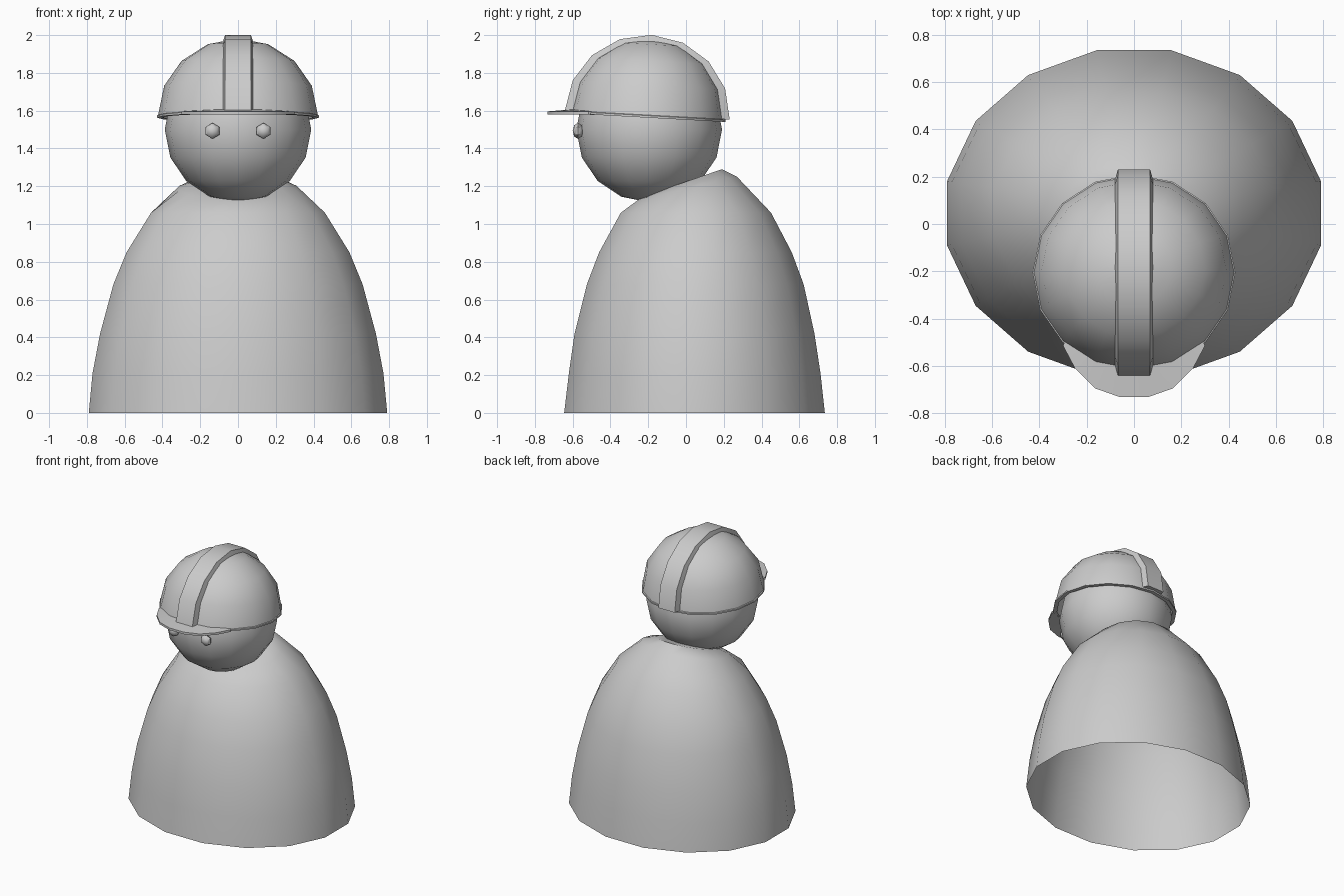
import bpy, bmesh
from math import sin, cos, pi, radians
from mathutils import Matrix

if "Cube" in bpy.data.objects:
    bpy.data.objects.remove(bpy.data.objects["Cube"])

SIDES = 16


def finish(name, bm, angle, matrix=Matrix()):
    bmesh.ops.recalc_face_normals(bm, faces=bm.faces)
    mesh = bpy.data.meshes.new(name)
    bm.to_mesh(mesh)
    bm.free()
    obj = bpy.data.objects.new(name, mesh)
    bpy.context.collection.objects.link(obj)
    obj.matrix_world = matrix
    bpy.ops.object.select_all(action='DESELECT')
    obj.select_set(True)
    bpy.context.view_layer.objects.active = obj
    bpy.ops.object.shade_smooth_by_angle(angle=radians(angle))
    return obj


def loft(name, loops, cap_start=False, cap_end=False, angle=30, matrix=Matrix()):
    """Skin a series of closed loops with equal point counts."""
    bm = bmesh.new()
    rows = [[bm.verts.new(p) for p in loop] for loop in loops]
    n = len(rows[0])
    for a, b in zip(rows, rows[1:]):
        for i in range(n):
            j = (i + 1) % n
            bm.faces.new((a[i], a[j], b[j], b[i]))
    if cap_start:
        bm.faces.new(rows[0])
    if cap_end:
        bm.faces.new(rows[-1])
    return finish(name, bm, angle, matrix)


def ring(rx, ry, z, cy=0, phase=0.0, slope=0.0):
    angles = [2 * pi * (i + phase) / SIDES for i in range(SIDES)]
    return [(rx * cos(a), cy + ry * sin(a), z + slope * sin(a)) for a in angles]


# Body: open-bottomed cloak with a sloping top
# (half width, front y, back y, front z, back z)
body_rows = [
    (0.79, -0.645, 0.735, 0.00, 0.00),
    (0.77, -0.620, 0.712, 0.21, 0.21),
    (0.73, -0.590, 0.680, 0.42, 0.42),
    (0.66, -0.525, 0.623, 0.68, 0.68),
    (0.59, -0.460, 0.560, 0.85, 0.85),
    (0.46, -0.345, 0.450, 1.06, 1.06),
    (0.31, -0.250, 0.270, 1.13, 1.25),
    (0.20, -0.200, 0.190, 1.155, 1.29),
]
k = cos(pi / SIDES)
loft("body", [ring(w / k, (b - f) / 2 / k, (zf + zb) / 2, (f + b) / 2, 0.5,
                   (zb - zf) / 2 / k)
              for w, f, b, zf, zb in body_rows], cap_end=True, angle=40)

# Head and eyes
def ball(name, centre, scale, segments, rings, rotation=Matrix()):
    bm = bmesh.new()
    bmesh.ops.create_uvsphere(bm, u_segments=segments, v_segments=rings, radius=1)
    bmesh.ops.transform(bm, matrix=Matrix.Translation(centre)
                        @ Matrix.Diagonal((*scale, 1)) @ rotation, verts=bm.verts)
    return finish(name, bm, 50)


ball("head", (0, -0.195, 1.50), (0.388, 0.386, 0.385), SIDES, 8)
eye_turn = Matrix.Rotation(pi / 2, 4, 'X')
for side, label in ((-1, "left"), (1, "right")):
    ball("eye_" + label, (side * 0.135, -0.572, 1.493), (0.042, 0.028, 0.042),
         6, 4, eye_turn)

# Helmet shell: hollow dome with a thin lip, tipped slightly back
RX, RY, RZ = 0.423, 0.410, 0.405
tilt = Matrix.Translation((0, -0.205, 1.577)) @ Matrix.Rotation(-0.055, 4, 'X')


def dome(offset, degrees):
    a = radians(degrees)
    return ring((RX + offset) * cos(a), (RY + offset) * cos(a),
                (RZ + offset) * sin(a))


steps = [0, 22.5, 45, 67.5, 89.5]
shell = [dome(0, d) for d in reversed(steps)]
shell += [ring(RX + 0.006, RY + 0.006, -0.003), ring(RX + 0.006, RY + 0.006, -0.014),
          ring(RX - 0.022, RY - 0.022, -0.014)]
shell += [dome(-0.022, d) for d in steps]
loft("helmet_shell", shell, True, True, 35, tilt)

# Helmet ridge: raised strip running front to back
ridge = []
for i in range(9):
    a = pi * i / 8
    c, s = cos(a), sin(a)
    low = ((RY - 0.015) * c, (RZ - 0.015) * s)
    high = ((RY + 0.027) * c, (RZ + 0.020) * s)
    ridge.append([(-0.08, *low), (-0.068, *high), (0.068, *high), (0.08, *low)])
loft("helmet_ridge", ridge, True, True, 35, tilt)

# Visor: thin curved slab in front of the shell
half = [(0.30, -0.515), (0.25, -0.61), (0.165, -0.695), (0.06, -0.732)]
outer = half + [(-x, y) for x, y in reversed(half)]
visor = []
for i, (x, y) in enumerate(outer):
    a = radians(-45 - 90 * i / 7)
    ix, iy = 0.405 * cos(a), -0.205 + 0.395 * sin(a)
    zi = 1.588 + 0.012 * sin(pi * i / 7)
    visor.append([(ix, iy, zi + 0.008), (x, y, 1.596), (x, y, 1.580), (ix, iy, zi - 0.012)])
loft("helmet_visor", visor, True, True, 35)
